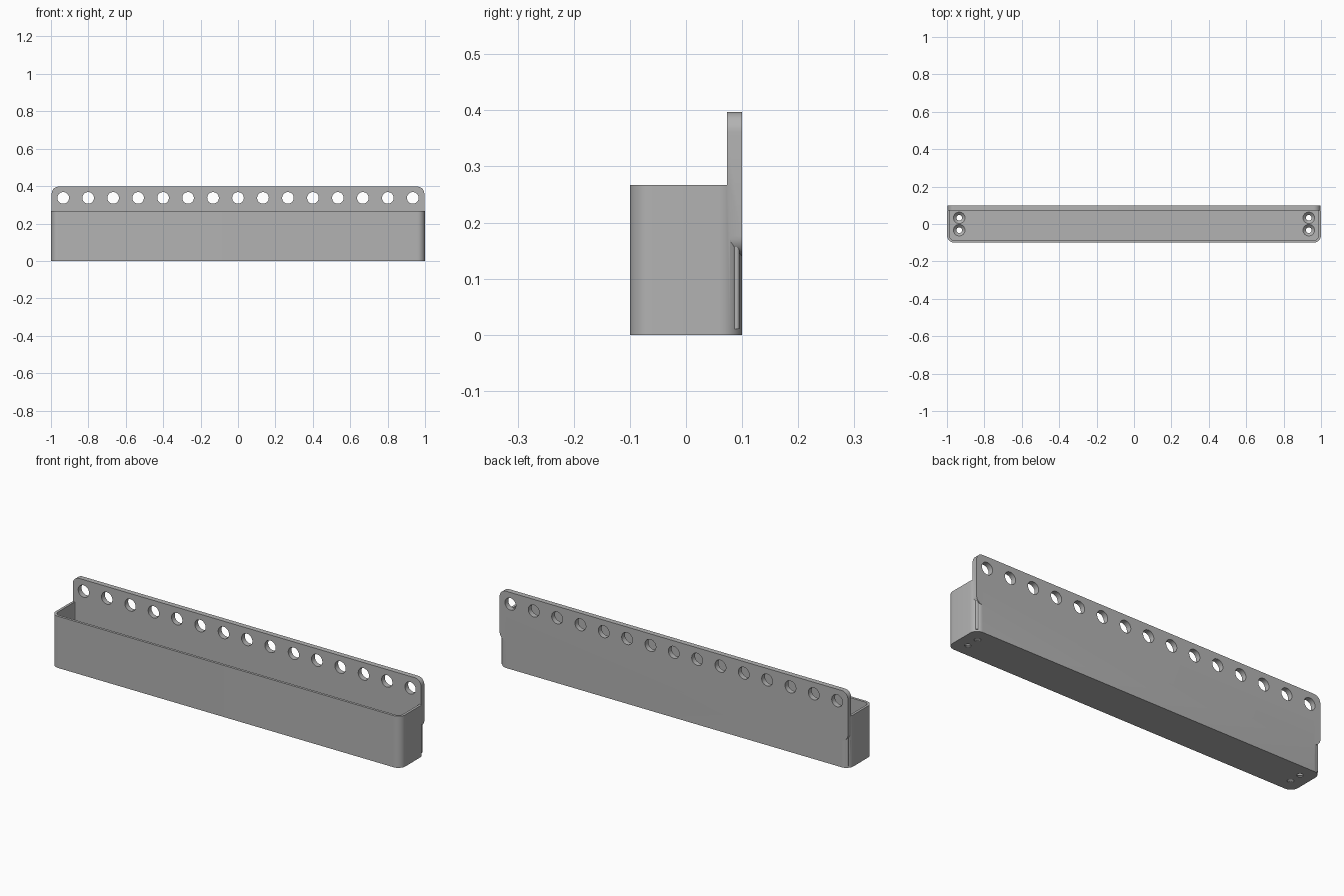
import bpy, bmesh, math
from mathutils import Matrix

cube = bpy.data.objects.get("Cube")
if cube:
    bpy.data.objects.remove(cube, do_unlink=True)

grey = bpy.data.materials.new("mid_grey")
grey.use_nodes = True
colour = (0.45, 0.45, 0.45, 1)
grey.diffuse_color = colour
grey.node_tree.nodes["Principled BSDF"].inputs["Base Color"].default_value = colour


def make(name, bm):
    bmesh.ops.recalc_face_normals(bm, faces=bm.faces)
    mesh = bpy.data.meshes.new(name)
    bm.to_mesh(mesh)
    bm.free()
    mesh.materials.append(grey)
    obj = bpy.data.objects.new(name, mesh)
    bpy.context.collection.objects.link(obj)
    return obj


def slab(name, u0, u1, v0, v1, radius, w0, w1, upright=False, steps=10):
    """Rounded rectangle extruded along z, or along y when upright."""
    bm = bmesh.new()
    corners = [(u1 - radius, v1 - radius), (u0 + radius, v1 - radius),
               (u0 + radius, v0 + radius), (u1 - radius, v0 + radius)]
    verts = []
    for i, (u, v) in enumerate(corners):
        for s in range(steps + 1):
            a = (i + s / steps) * math.pi / 2
            pu, pv = u + radius * math.cos(a), v + radius * math.sin(a)
            verts.append(bm.verts.new((pu, w0, pv) if upright else (pu, pv, w0)))
    face = bm.faces.new(verts)
    out = bmesh.ops.extrude_face_region(bm, geom=[face])
    moved = [g for g in out["geom"] if isinstance(g, bmesh.types.BMVert)]
    offset = (0, w1 - w0, 0) if upright else (0, 0, w1 - w0)
    bmesh.ops.translate(bm, verts=moved, vec=offset)
    return make(name, bm)


def add_cone(bm, r1, r2, depth, location, upright=False):
    turn = Matrix.Rotation(math.pi / 2, 4, "X") if upright else Matrix()
    bmesh.ops.create_cone(bm, cap_ends=True, segments=40, radius1=r1, radius2=r2,
                          depth=depth, matrix=Matrix.Translation(location) @ turn)


def combine(target, other, operation):
    mod = target.modifiers.new(operation, "BOOLEAN")
    mod.operation = operation
    mod.solver = "EXACT"
    mod.object = other
    bpy.context.view_layer.objects.active = target
    bpy.ops.object.modifier_apply(modifier=mod.name)
    bpy.data.objects.remove(other, do_unlink=True)


FLOOR = 0.02
PITCH = 0.1335

# Open bin with rounded vertical corners
tray = slab("wall_bin", -1, 1, -0.1, 0.1, 0.04, 0, 0.267)
combine(tray, slab("cavity", -0.987, 0.987, -0.087, 0.087, 0.027, FLOOR, 0.4), "DIFFERENCE")

# Thicker back wall inside the bin
combine(tray, slab("back_wall", -0.99, 0.99, 0.073, 0.095, 0.005, 0.01, 0.2), "UNION")

# Tall mounting plate
combine(tray, slab("mounting_plate", -0.996, 0.996, 0.14, 0.397, 0.036,
                   0.073, 0.1, upright=True), "UNION")

# Row of holes through the plate
bm = bmesh.new()
for i in range(-7, 8):
    add_cone(bm, 0.031, 0.031, 0.2, (i * PITCH, 0.09, 0.337), upright=True)
combine(tray, make("plate_holes", bm), "DIFFERENCE")

# Screw holes in the floor, countersunk from inside
for narrow in (True, False):
    bm = bmesh.new()
    for x in (-7 * PITCH, 7 * PITCH):
        for y in (-0.033, 0.033):
            if narrow:
                add_cone(bm, 0.015, 0.015, 0.1, (x, y, 0))
            else:
                add_cone(bm, 0.014, 0.033, 0.018, (x, y, FLOOR - 0.007))
    combine(tray, make("floor_holes", bm), "DIFFERENCE")

bpy.ops.object.select_all(action="DESELECT")
tray.select_set(True)
bpy.context.view_layer.objects.active = tray
bpy.ops.object.shade_smooth_by_angle(angle=math.radians(30))
